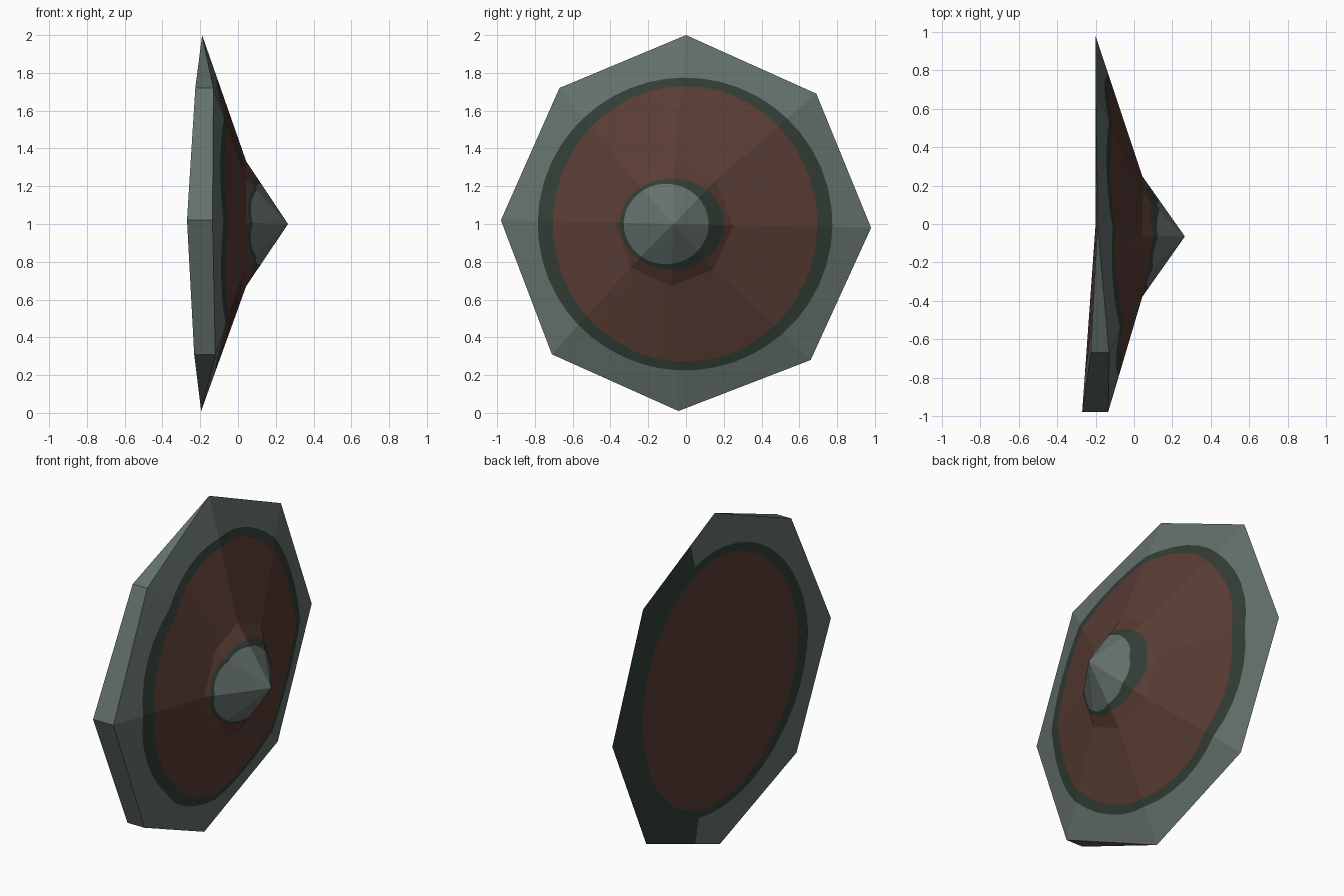
import bpy, math
from mathutils import Vector

if "Cube" in bpy.data.objects:
    bpy.data.objects.remove(bpy.data.objects["Cube"])

def mat(name, rgb):
    lin = [((c / 255 + 0.055) / 1.055) ** 2.4 for c in rgb]
    m = bpy.data.materials.new(name)
    m.diffuse_color = (*lin, 1)
    m.use_nodes = True
    m.node_tree.nodes["Principled BSDF"].inputs["Base Color"].default_value = m.diffuse_color
    return m

STEEL = mat("grey steel", (100, 113, 108))
DARK = mat("dark trim", (50, 62, 53))
BROWN = mat("brown leather", (90, 61, 52))
SUB = 6

# Octagon corners (y, z), starting at the top, with front and back edge depth
corners = [(0, 2, -.19, -.19), (.69, 1.69, -.20, -.20), (.98, .98, -.20, -.20),
           (.66, .28, -.20, -.20), (-.04, .01, -.195, -.195), (-.71, .31, -.12, -.232),
           (-.98, 1.02, -.135, -.27), (-.67, 1.72, -.13, -.226)]

def ring(points):
    """Split the eight straight sides into small steps."""
    out = []
    for k in range(8):
        for s in range(SUB):
            out.append(points[k].lerp(points[(k + 1) % 8], s / SUB))
    return out

def cut(inner, outer, cy, ry, rz):
    """Ring on the surface between two rings where it meets an ellipse."""
    out = []
    for a, b in zip(inner, outer):
        lo, hi = 0.0, 1.0
        for _ in range(30):
            t = (lo + hi) / 2
            p = a.lerp(b, t)
            if ((p.y - cy) / ry) ** 2 + ((p.z - 1) / rz) ** 2 < 1:
                lo = t
            else:
                hi = t
        out.append(a.lerp(b, lo))
    return out

def part(name, rings, mats, rule=None):
    """Skin neighbouring rings, skipping collapsed faces."""
    verts, faces, slots = [], [], []
    index = {}
    def vid(p):
        key = tuple(round(c, 5) for c in p)
        if key not in index:
            index[key] = len(verts)
            verts.append(key)
        return index[key]
    for r, (a, b) in enumerate(zip(rings, rings[1:])):
        n = len(a)
        for i in range(n):
            j = (i + 1) % n
            quad = list(dict.fromkeys(vid(p) for p in (a[i], b[i], b[j], a[j])))
            if len(quad) < 3:
                continue
            mid = sum((Vector(verts[v]) for v in quad), Vector()) / len(quad)
            faces.append(quad[::-1])
            slots.append(rule(r, mid) if rule else r)
    me = bpy.data.meshes.new(name)
    me.from_pydata(verts, [], faces)
    for m in mats:
        me.materials.append(m)
    for f, s in zip(me.polygons, slots):
        f.material_index = s
    me.update()
    ob = bpy.data.objects.new(name, me)
    bpy.context.collection.objects.link(ob)
    # Make the winding face outwards: front +x, back -x, edge -y
    d = sum((f.normal * f.area for f in me.polygons), Vector())
    want = {"shield_back": Vector((-1, 0, 0)), "shield_edge": Vector((0, -1, 0))}
    if d.dot(want.get(name, Vector((1, 0, 0)))) < 0:
        me.flip_normals()
    return ob

front = ring([Vector((f, y, z)) for y, z, f, b in corners])
back = ring([Vector((b, y, z)) for y, z, f, b in corners])
base = ring([Vector((.043, -.065 + .321 * y, 1 + .333 * (z - 1))) for y, z, f, b in corners])
tip = [Vector((.265, -.065, 1))] * len(base)
hub = [Vector((-.2, 0, 1))] * len(base)

# Pointed boss with its dark trim and brown foot
boss_in = cut(tip, base, -.105, .225, .213)
boss_out = cut(tip, base, -.075, .275, .242)
part("boss", [tip, boss_in, boss_out, base], [STEEL, DARK, BROWN])

# Sloping front with brown field, dark trim, steel border
f_in = cut(base, front, -.005, .70, .73)
f_out = cut(base, front, -.005, .78, .775)
part("shield_front", [base, f_in, f_out, front], [BROWN, DARK, STEEL])

# Wedge-shaped outer edge
part("shield_edge", [front, back], [STEEL])

# Back, with the border dark on one side
b_in = cut(hub, back, -.005, .70, .73)
b_out = cut(hub, back, -.005, .78, .775)
part("shield_back", [hub, b_in, b_out, back], [BROWN, DARK, STEEL],
     lambda r, p: 1 if r == 2 and p.y > .17 else r)
